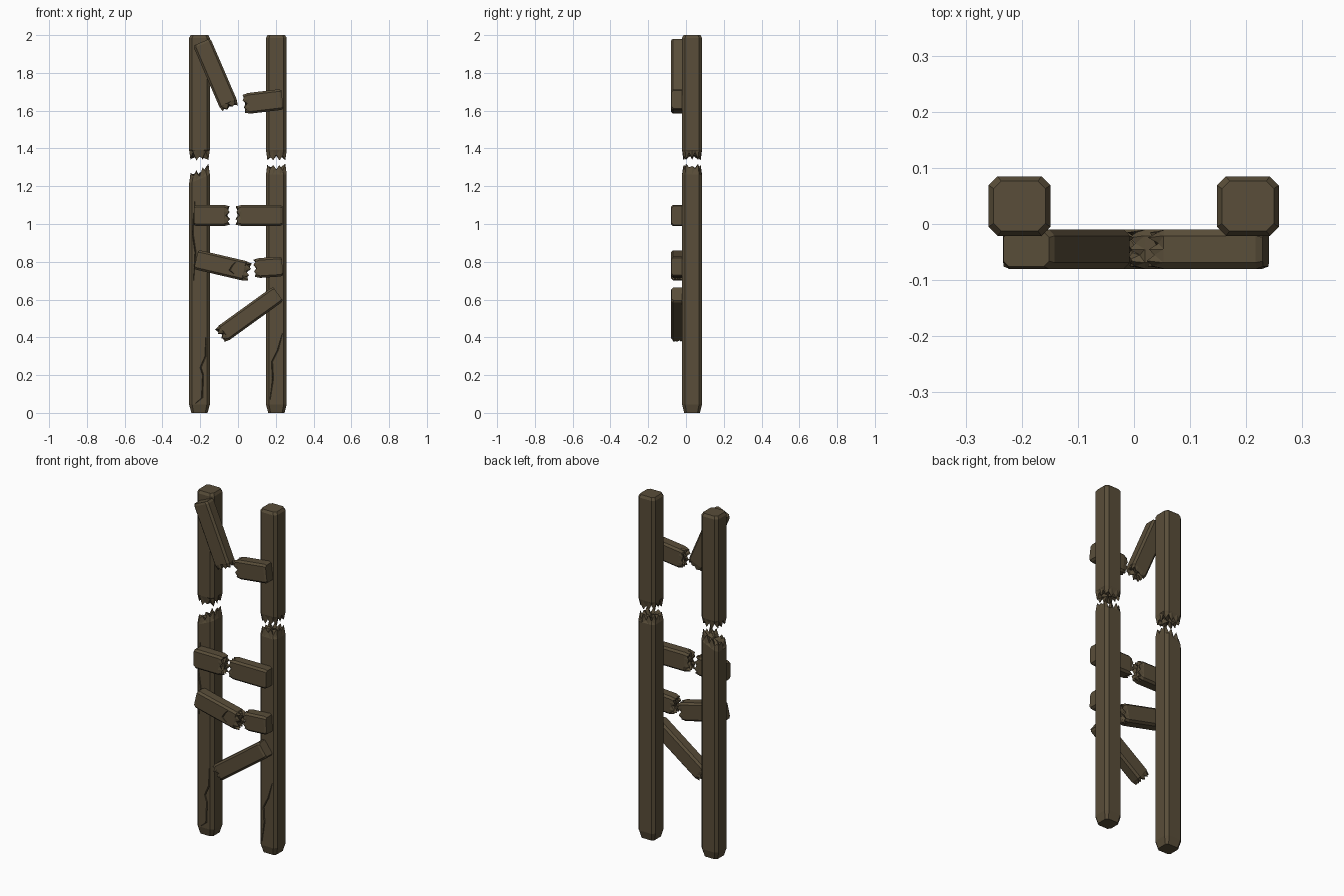
import bpy, bmesh, random
from mathutils import Vector

if "Cube" in bpy.data.objects:
    bpy.data.objects.remove(bpy.data.objects["Cube"])

wood = bpy.data.materials.new("old_wood")
wood.diffuse_color = (0.10, 0.075, 0.041, 1)
wood.use_nodes = True
wood.node_tree.nodes["Principled BSDF"].inputs["Base Color"].default_value = wood.diffuse_color
Y = Vector((0, 1, 0))


def finish(bm, name):
    bmesh.ops.recalc_face_normals(bm, faces=bm.faces)
    me = bpy.data.meshes.new(name)
    bm.to_mesh(me)
    bm.free()
    ob = bpy.data.objects.new(name, me)
    me.materials.append(wood)
    bpy.context.collection.objects.link(ob)
    return ob


def outline(w, d, c, n=4):
    """Chamfered rectangle whose long sides are split for splintering."""
    a, b = w / 2, d / 2
    corners = [(-a + c, -b), (a - c, -b), (a, -b + c), (a, b - c),
               (a - c, b), (-a + c, b), (-a, b - c), (-a, -b + c)]
    pts = []
    for i, p in enumerate(corners):
        q = corners[(i + 1) % 8]
        steps = n if i % 2 == 0 else 1
        pts += [Vector(p).lerp(Vector(q), k / steps) for k in range(steps)]
    return pts


def broken_beam(name, start, end, y, w, d, c, seed, bevel=0.015, inset=0.86,
                jag=0.05, slope=0.0):
    """Beam with a bevelled sawn end at start and a splintered end at end."""
    rnd = random.Random(seed)
    p0 = Vector((start[0], y, start[1]))
    axis = Vector((end[0], y, end[1])) - p0
    L = axis.length
    axis.normalize()
    side = Y.cross(axis)
    pts = outline(w, d, c)
    tilt = [slope * p.x / (w / 2) for p in pts]
    tooth = [jag * (rnd.uniform(0, 0.3) if i % 2 else rnd.uniform(0.4, 1))
             for i in range(len(pts))]
    bm = bmesh.new()

    def ring(scale, heights):
        return [bm.verts.new(p0 + side * p.x * scale + Y * p.y * scale + axis * h)
                for p, h in zip(pts, heights)]

    n = len(pts)
    rings = [ring(inset, [0] * n), ring(1, [bevel] * n),
             ring(1, [L - jag * 1.15 + t - abs(slope) for t in tilt]),
             ring(0.86, [L - h + t - abs(slope) for h, t in zip(tooth, tilt)]),
             ring(0.5, [L - jag * rnd.uniform(0.3, 1.1) + t * 0.5 - abs(slope) for t in tilt])]
    bm.faces.new(rings[0])
    for r, s in zip(rings, rings[1:]):
        for i in range(n):
            j = (i + 1) % n
            bm.faces.new((r[i], r[j], s[j], s[i]))
    tip = bm.verts.new(p0 + axis * (L - jag * 0.6 - abs(slope)))
    for i in range(n):
        bm.faces.new((rings[-1][i], rings[-1][(i + 1) % n], tip))
    # merge coplanar side strips
    bmesh.ops.recalc_face_normals(bm, faces=bm.faces)
    bmesh.ops.triangulate(bm, faces=[f for f in bm.faces if f.calc_center_median().y is not None
                                     and len(f.verts) == 4 and any(v in rings[3] for v in f.verts)])
    return finish(bm, name)


def crack(target, path, y_front, width=0.007, depth=0.008):
    """Cut a zigzag groove into the front face of a beam."""
    bm = bmesh.new()
    sections = []
    for i, (x, z) in enumerate(path):
        h = width / 2 if 0 < i < len(path) - 1 else width / 6
        sections.append([bm.verts.new(v) for v in (
            (x - h, y_front - 0.01, z), (x + h, y_front - 0.01, z),
            (x + h, y_front, z), (x, y_front + depth, z), (x - h, y_front, z))])
    bm.faces.new(sections[0])
    bm.faces.new(sections[-1])
    for r, s in zip(sections, sections[1:]):
        for i in range(5):
            j = (i + 1) % 5
            bm.faces.new((r[i], r[j], s[j], s[i]))
    cutter = finish(bm, "crack_cutter")
    cutter.hide_render = True
    cutter.hide_set(True)
    mod = target.modifiers.new("crack", 'BOOLEAN')
    mod.operation = 'DIFFERENCE'
    mod.solver = 'EXACT'
    mod.object = cutter
    # bake the groove and drop the cutter
    deps = bpy.context.evaluated_depsgraph_get()
    me = bpy.data.meshes.new_from_object(target.evaluated_get(deps))
    target.modifiers.clear()
    target.data = me
    bpy.data.objects.remove(cutter)


# Posts, each snapped in two
posts = {}
for name, x, z0, z1, seed, slope in (
        ("left_post_lower", -0.204, 0, 1.32, 1, 0.025),
        ("left_post_upper", -0.204, 2, 1.335, 2, 0),
        ("right_post_lower", 0.203, 0, 1.32, 3, 0),
        ("right_post_upper", 0.203, 2, 1.335, 4, 0)):
    low = z0 == 0
    posts[name] = broken_beam(name, (x, z0), (x, z1), 0.032, 0.11, 0.106, 0.016, seed,
                              bevel=0.045 if low else 0.015,
                              inset=0.78 if low else 0.84, slope=slope)

# Rungs: nailed end to snapped end, on the front of the posts
rungs = {}
for name, start, end, w, seed in (
        ("top_rung_left", (-0.192, 1.963), (-0.04, 1.61), 0.10, 11),
        ("top_rung_right", (0.235, 1.66), (0.025, 1.635), 0.11, 12),
        ("second_rung_left", (-0.233, 1.045), (-0.04, 1.045), 0.112, 13),
        ("second_rung_right", (0.235, 1.045), (-0.015, 1.045), 0.112, 14),
        ("third_rung_left", (-0.222, 0.812), (0.065, 0.745), 0.105, 15),
        ("third_rung_right", (0.235, 0.775), (0.08, 0.765), 0.105, 16),
        ("bottom_rung", (0.212, 0.63), (-0.10, 0.405), 0.095, 17)):
    rungs[name] = broken_beam(name, start, end, -0.045, w, 0.07, 0.011, seed,
                              bevel=0.012, inset=0.88, jag=0.03)

# Weathering cracks
crack(posts["left_post_lower"], [(-0.225, 0.05), (-0.19, 0.08), (-0.185, 0.2),
      (-0.198, 0.24), (-0.172, 0.3), (-0.17, 0.40)], -0.021)
crack(posts["left_post_lower"], [(-0.235, 0.7), (-0.225, 0.85), (-0.24, 0.95),
      (-0.228, 1.12)], -0.021)
crack(posts["right_post_lower"], [(0.17, 0.07), (0.185, 0.18), (0.18, 0.27),
      (0.21, 0.33), (0.235, 0.42)], -0.021)
crack(rungs["third_rung_left"], [(-0.02, 0.735), (-0.045, 0.755), (-0.03, 0.78),
      (-0.012, 0.80)], -0.08)
